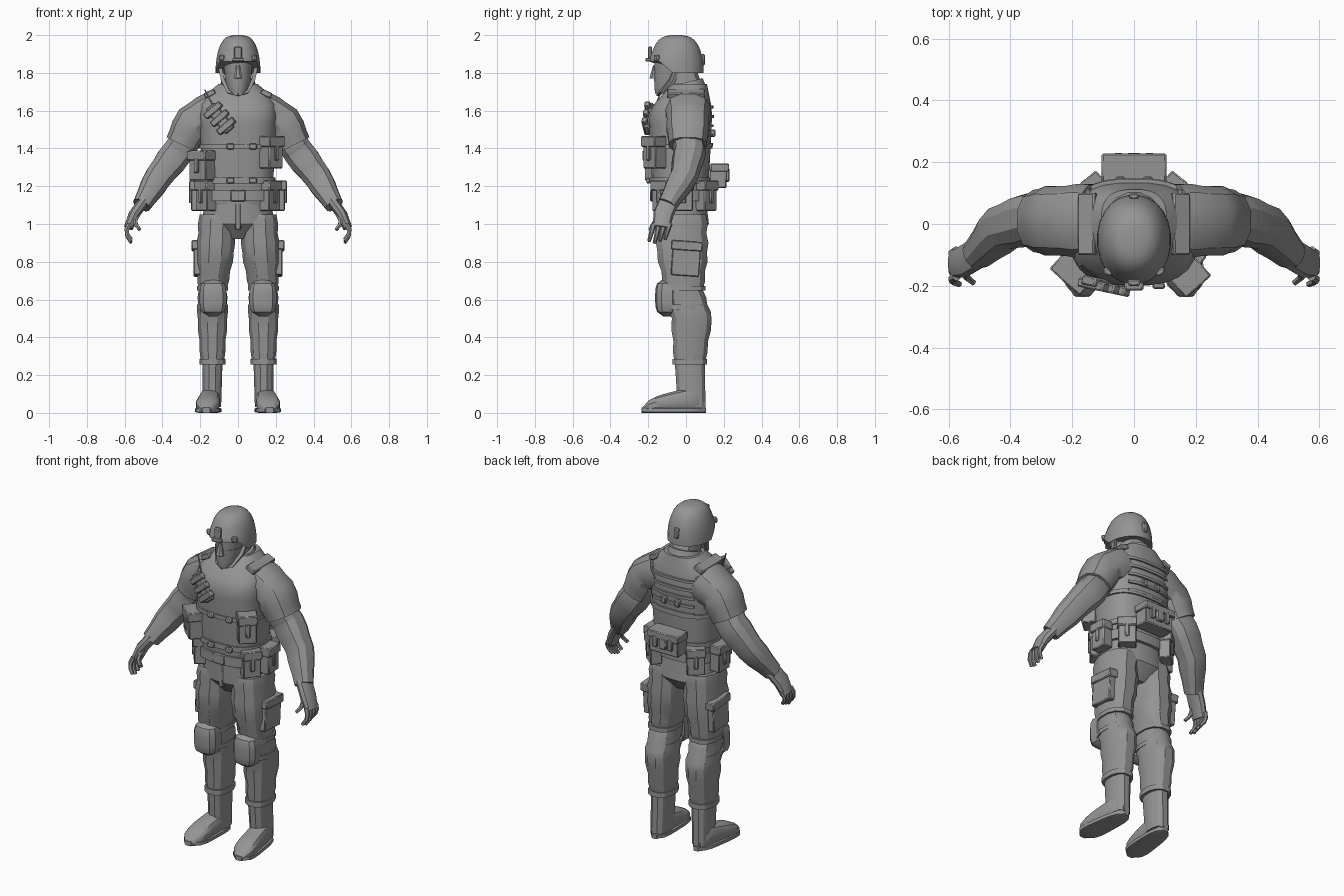
import bpy, bmesh
from math import sin, cos, pi, sqrt, radians, copysign
from mathutils import Vector, Matrix, Euler

default = bpy.data.objects.get("Cube")
if default:
    bpy.data.objects.remove(default)

grey = bpy.data.materials.new("uniform_grey")
grey.use_nodes = True
tone = (.3, .3, .3, 1)
grey.diffuse_color = tone
grey.node_tree.nodes["Principled BSDF"].inputs["Base Color"].default_value = tone

Y, Z = Vector((0, 1, 0)), Vector((0, 0, 1))
SIDES = {"left": 1, "right": -1}
parts = []


def finish(name, bm):
    bmesh.ops.recalc_face_normals(bm, faces=bm.faces)
    mesh = bpy.data.meshes.new(name)
    bm.to_mesh(mesh)
    bm.free()
    mesh.materials.append(grey)
    obj = bpy.data.objects.new(name, mesh)
    bpy.context.collection.objects.link(obj)
    parts.append(obj)
    return obj


def section(angle, power):
    """Point on a unit superellipse."""
    c, s = cos(angle), sin(angle)
    return copysign(abs(c) ** (2 / power), c), copysign(abs(s) ** (2 / power), s)


def fractions(count):
    return [i / count for i in range(count + 1)]


def loft(name, rings, count=12, power=2.4, axis=None, hint=Y, side=1, reshape=None):
    """Skin rings of (x, y, z, half width, half depth) and cap both ends."""
    bm = bmesh.new()
    centres = [Vector(ring[:3]) for ring in rings]
    loops = []
    for i, (*_, width, depth) in enumerate(rings):
        along = axis or centres[min(i + 1, len(rings) - 1)] - centres[max(i - 1, 0)]
        along = along.normalized()
        v = (hint - along * hint.dot(along)).normalized()
        u = v.cross(along)
        loop = []
        for k in range(count):
            a, b = section((k + .5) * 2 * pi / count, power)
            point = centres[i] + u * a * width + v * b * depth
            if reshape:
                point = reshape(point)
            loop.append(bm.verts.new((point.x * side, point.y, point.z)))
        loops.append(loop)
    for low, high in zip(loops, loops[1:]):
        for k in range(count):
            following = (k + 1) % count
            bm.faces.new((low[k], low[following], high[following], high[k]))
    bm.faces.new(loops[0])
    bm.faces.new(loops[-1])
    finish(name, bm)


def limb(name, keys, depth=1, steps=1, fold=0, **options):
    """Loft through (x, y, z, radius) keys, with gathered folds between them."""
    rings = []
    for start, end in zip(keys, keys[1:]):
        for i in range(steps):
            x, y, z, radius = Vector(start).lerp(Vector(end), i / steps)
            radius *= 1 + fold * (i % 2)
            rings.append((x, y, z, radius, radius * depth))
    rings.append((*keys[-1], keys[-1][-1] * depth))
    loft(name, rings, **options)


def band(name, place, radius, depth, height, **options):
    x, y, z = place
    limb(name, [(x, y, z - height / 2, radius), (x, y, z + height / 2, radius)], depth, axis=Z, **options)


def blocks(name, place, yaw, pieces, tilt=0):
    """Group of (offset, size) blocks whose outside faces -y at zero yaw."""
    bm = bmesh.new()
    frame = Matrix.Translation(place) @ Euler((0, radians(tilt), radians(yaw))).to_matrix().to_4x4()
    for offset, size in pieces:
        for v in bmesh.ops.create_cube(bm, size=1)["verts"]:
            v.co = frame @ (Vector(offset) + Matrix.Diagonal(size) @ v.co)
    obj = finish(name, bm)
    edges = obj.modifiers.new("soft_edges", "BEVEL")
    edges.width, edges.segments = .005, 1


def plate(name, place, size, yaw=0, tilt=0):
    blocks(name, place, yaw, [((0, 0, 0), size)], tilt)


def pouch(name, place, yaw, width, depth, height):
    blocks(name, place, yaw, [
        ((0, 0, 0), (width, depth, height)),
        ((0, -depth / 10, height / 3), (width * 1.1, depth * 1.1, height / 3)),
        ((0, -depth / 2, 0), (width / 4, depth / 3, height / 2))])


# Torso with sloping shoulders; its rule also carries the belts and webbing
def torso_ring(z):
    rise = (z - 1.1) / .5
    slope = max(0, rise - 1) / .3
    rise = min(rise, 1)
    return (0, -.03 + .05 * slope, z, .18 + .03 * rise - .12 * slope ** 2,
            .13 + .04 * sqrt(rise) - .08 * slope)


loft("vest_torso", [torso_ring(1.1 + .64 * f) for f in fractions(12)], 24, 2.7, Z)


def on_torso(angle, z):
    """Surface point; zero angle is the front, positive turns to the left."""
    x, y, z, width, depth = torso_ring(z)
    a, b = section(radians(angle - 90), 2.7)
    return Vector((x + a * width, y + b * depth, z))


def strap(name, start, end, z, half, thick=.01):
    path = [on_torso(start + (end - start) * f, z) for f in fractions(24)]
    loft(name, [(*p, thick, half) for p in path], 4, 20, hint=Z)


strap("chest_belt", 0, 360, 1.41, .012)
strap("lower_vest_belt", 0, 360, 1.23, .016)
strap("waist_belt", 0, 360, 1.15, .03, .015)
for row in range(5):
    strap(f"back_webbing_{row}", 145, 215, 1.42 + row * .05, .008)
plate("belt_buckle", (0, -.18, 1.15), (.08, .02, .06))
for x in (-.04, .08):
    for z in (1.23, 1.41):
        plate("vest_buckle", (x, -.2, z), (.04, .02, .03))

# Neck and collar
limb("neck", [(0, .02, 1.66, .08), (0, -.02, 1.8, .07)], 1.2, axis=Z)
limb("collar", [(0, 0, 1.67, .12), (0, 0, 1.75, .09)], count=16, power=2, axis=Z,
     reshape=lambda p: p + Z * p.y / 4)


# Head and cloth mask share a chin-to-brow rule
def head_ring(f, extra=0):
    swell = sqrt(f)
    return (0, -.12 + .06 * swell, 1.69 + f / 5, .035 + .05 * swell + extra, .04 + .07 * swell + extra)


loft("head", [head_ring(f) for f in fractions(8)], 16, 2, Z)
loft("face_mask", [head_ring(f * .55, .004) for f in fractions(6)], 16, 2, Z)
limb("nose", [(0, -.17, 1.77, .025), (0, -.165, 1.84, .01)], count=8)


# Helmet with its front rim lifted above the brow
def lift_brow(p):
    low = max(0, 1 - (p.z - 1.8) / .1)
    return p + Z * low * .06 * min(1, max(0, -p.y / .07 - 1))


dome = [(sin(f * 1.5), cos(f * 1.5) ** .6) for f in fractions(10)]
loft("helmet", [(0, -.05, 1.8 + rise / 5, .12 * size, .145 * size) for rise, size in dome],
     24, 2.1, Z, reshape=lift_brow)
blocks("helmet_mount", (0, -.19, 1.9), 0, [((0, 0, 0), (.04, .02, .08)), ((0, -.01, -.03), (.06, .03, .02))])
plate("helmet_rear_clip", (0, .09, 1.87), (.03, .02, .06))

# Hips
limb("hips", [(0, -.02, .92, .1), (0, -.02, 1, .19), (0, -.03, 1.15, .18)], .75, 2, count=20, axis=Z)
plate("trouser_fly", (0, -.155, 1.04), (.03, .02, .14))


def finger(name, root, sway, length, side):
    """Tapering digit that bends inward towards its tip."""
    x, y, z = root
    limb(name, [(x + sin(f * pi) / 50 - f / 100, y - sway * f, z - length * f, .015 - f / 200)
                for f in fractions(3)], count=6, power=2, side=side)


def foot_rings(start, end, rule):
    """Heel-to-toe rings, rounded at the ends and turned slightly out."""
    rings = []
    for f in fractions(9):
        f = start + (end - start) * f
        ends = sqrt(1 - (2 * f - 1) ** 4)
        width, height = rule(f, ends)
        rings.append((.138 + .03 * f, .11 - .35 * f, height, width, height))
    return rings


for label, s in SIDES.items():
    # Sleeves folded at the elbow
    elbow = (.32, .02, 1.38, .085)
    limb(label + "_upper_sleeve", [(.13, .01, 1.6, .105), (.24, .01, 1.54, .1), (.3, .01, 1.42, .09)],
         1.15, 3, .04, side=s)
    limb(label + "_forearm", [(.28, .01, 1.44, .08), elbow, (.42, -.01, 1.25, .075), (.51, -.1, 1.1, .05)],
         1, 3, .05, count=10, side=s)
    plate(label + "_shoulder_strap", (s * .15, 0, 1.69), (.06, .2, .03), 0, s * 25)

    # Hand
    limb(label + "_palm", [(.5, -.09, 1.12, .03), (.55, -.12, 1.05, .03), (.58, -.13, .98, .025)],
         1.8, count=10, side=s)
    for i in range(4):
        finger(f"{label}_finger_{i}", (.575, -.17 + i * .028, 1), .025, .1 - abs(i - 1) / 100, s)
    finger(label + "_thumb", (.53, -.14, 1.05), .05, .08, s)

    # Gathered trouser leg
    limb(label + "_trouser_leg", [(.11, -.02, 1.05, .095), (.12, -.02, .85, .1), (.135, -.01, .65, .075),
                                  (.135, .03, .5, .08), (.135, .02, .26, .06)],
         1.35, 4, .07, axis=Z, side=s)
    band(label + "_trouser_cuff", (.135, .02, .27), .072, 1.3, .03, side=s)
    blocks(label + "_thigh_pocket", (s * .215, 0, .81), s * 90,
           [((0, 0, 0), (.15, .04, .17)), ((0, 0, .075), (.165, .06, .05))], s * 4)

    # Domed knee pad with two straps
    pad = [(f * 2 - 1, sqrt(1.1 - (f * 2 - 1) ** 4)) for f in fractions(8)]
    loft(label + "_knee_pad", [(.132, -.1, .61 + t / 10, .07 * size, .06 * size) for t, size in pad],
         10, 3, Z, side=s)
    for z in (.56, .66):
        band(label + "_knee_strap", (.135, 0, z), .085, 1.25, .025, side=s)

    # Boot
    limb(label + "_boot_shaft", [(.138, .03, .03, .05), (.135, .02, .28, .055)], 1.5, 3, axis=Z, side=s)
    loft(label + "_boot_foot", foot_rings(.03, .98, lambda f, ends: (
        (.05 + .02 * f) * ends, (.08 - .045 * f) * ends)), 12, 2.6, -Y, Z, s)
    loft(label + "_boot_sole", foot_rings(.01, .99, lambda f, ends: (
        (.055 + .02 * f) * ends, .014)), 8, 5, -Y, Z, s)

    # Pouches spaced around the belt
    for kind, angle in {"front": 52, "side": 92, "rear": 140}.items():
        turn = radians(angle)
        pouch(f"{label}_{kind}_belt_pouch", (s * .215 * sin(turn), -.02 - .165 * cos(turn), 1.15),
              s * angle, .1, .065, .16)

    # Helmet and back fittings
    limb(label + "_chin_strap", [(.095, -.05, 1.83, .01), (.08, -.08, 1.76, .01), (.05, -.13, 1.7, .008),
                                 (0, -.15, 1.685, .008)], count=4, power=20, side=s)
    plate(label + "_helmet_clip", (s * .085, -.155, 1.88), (.03, .02, .03), s * 40)
    plate(label + "_back_button", on_torso(180 - s * 42, 1.64), (.02, .02, .02))
    plate(label + "_back_clip", (s * .045, .14, 1.48), (.03, .03, .04))

# Chest and back equipment
pouch("left_chest_pouch", (.175, -.165, 1.38), 42, .1, .08, .17)
pouch("right_chest_pouch", (-.19, -.15, 1.31), -42, .12, .08, .16)
blocks("diagonal_shell_holder", (-.095, -.195, 1.56), -12,
       [((0, 0, 0), (.06, .03, .17))] + [((0, -.01, i * .055), (.11, .03, .035)) for i in (-1, 0, 1)], -40)
limb("radio_antenna", [(-.12, -.17, 1.6, .004), (-.175, -.13, 1.71, .004)], count=6)
pouch("back_pack", (0, .17, 1.255), 180, .19, .09, .13)
for x in (-.05, .05):
    plate("back_pack_buckle", (x, .22, 1.26), (.03, .02, .07))

# Smooth shading that keeps hard creases
bpy.ops.object.select_all(action="DESELECT")
for obj in parts:
    obj.select_set(True)
bpy.context.view_layer.objects.active = parts[0]
bpy.ops.object.shade_smooth_by_angle(angle=radians(32))
